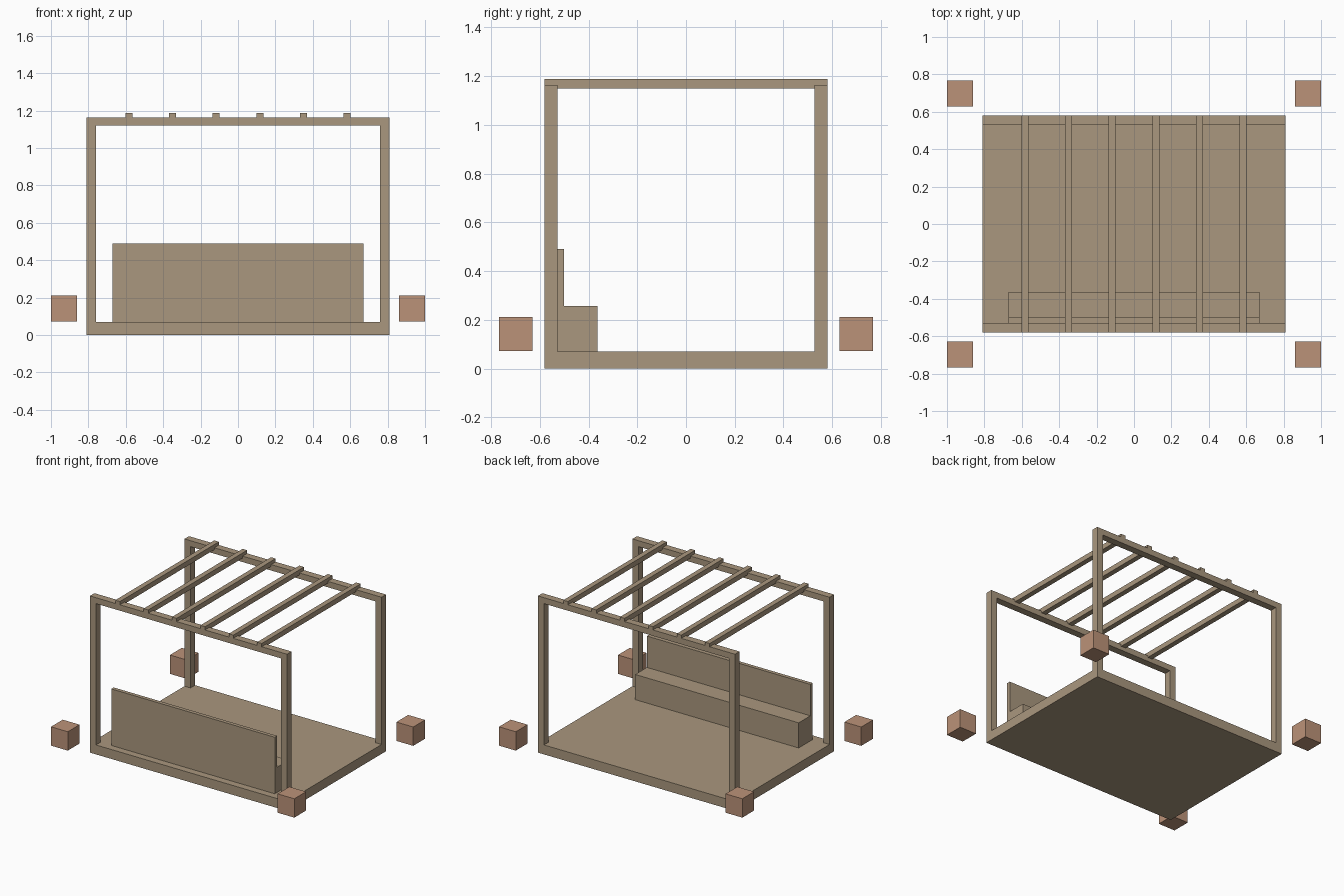
import bpy
import bmesh

if "Cube" in bpy.data.objects:
    bpy.data.objects.remove(bpy.data.objects["Cube"])


def material(name, color):
    m = bpy.data.materials.new(name)
    m.diffuse_color = (*color, 1)
    m.use_nodes = True
    m.node_tree.nodes["Principled BSDF"].inputs["Base Color"].default_value = m.diffuse_color
    return m


WOOD = material("weathered_wood", (0.40, 0.31, 0.21))
CLAY = material("terracotta", (0.50, 0.29, 0.19))


def box(name, x, y, z, mat=WOOD):
    """Box from (min, max) ranges on each axis."""
    bm = bmesh.new()
    bmesh.ops.create_cube(bm, size=1)
    for v in bm.verts:
        v.co = [r[0] + (c + 0.5) * (r[1] - r[0]) for c, r in zip(v.co, (x, y, z))]
    mesh = bpy.data.meshes.new(name)
    bm.to_mesh(mesh)
    bm.free()
    mesh.materials.append(mat)
    obj = bpy.data.objects.new(name, mesh)
    bpy.context.collection.objects.link(obj)
    return obj


def mirrored(sign, inner, outer):
    return tuple(sorted((sign * inner, sign * outer)))


HX, HY = 0.81, 0.581      # half size of the deck
DECK, BEAM, TOP = 0.07, 1.12, 1.164

# Deck
box("deck", (-HX, HX), (-HY, HY), (0, DECK))

# Front and back frames: posts, top beams, and planters off the corners
for sy, side in ((-1, "front"), (1, "back")):
    y = mirrored(sy, 0.528, HY)
    box(f"{side}_beam", (-HX, HX), y, (BEAM, TOP))
    for sx, hand in ((-1, "left"), (1, "right")):
        box(f"{side}_{hand}_post", mirrored(sx, 0.76, HX), y, (DECK, BEAM))
        box(f"{side}_{hand}_planter", mirrored(sx, 0.862, 1.0),
            mirrored(sy, 0.629, 0.767), (0.072, 0.212), CLAY)

# Rafters notched over the beams
for i in range(6):
    x = -0.583 + i * 0.2332
    box(f"rafter_{i + 1}", (x - 0.019, x + 0.019), (-HY, HY), (1.15, 1.188))

# Bench along the front edge
box("bench_seat", (-0.672, 0.672), (-0.50, -0.363), (DECK, 0.257))
box("bench_back", (-0.672, 0.672), (-0.528, -0.50), (DECK, 0.49))
